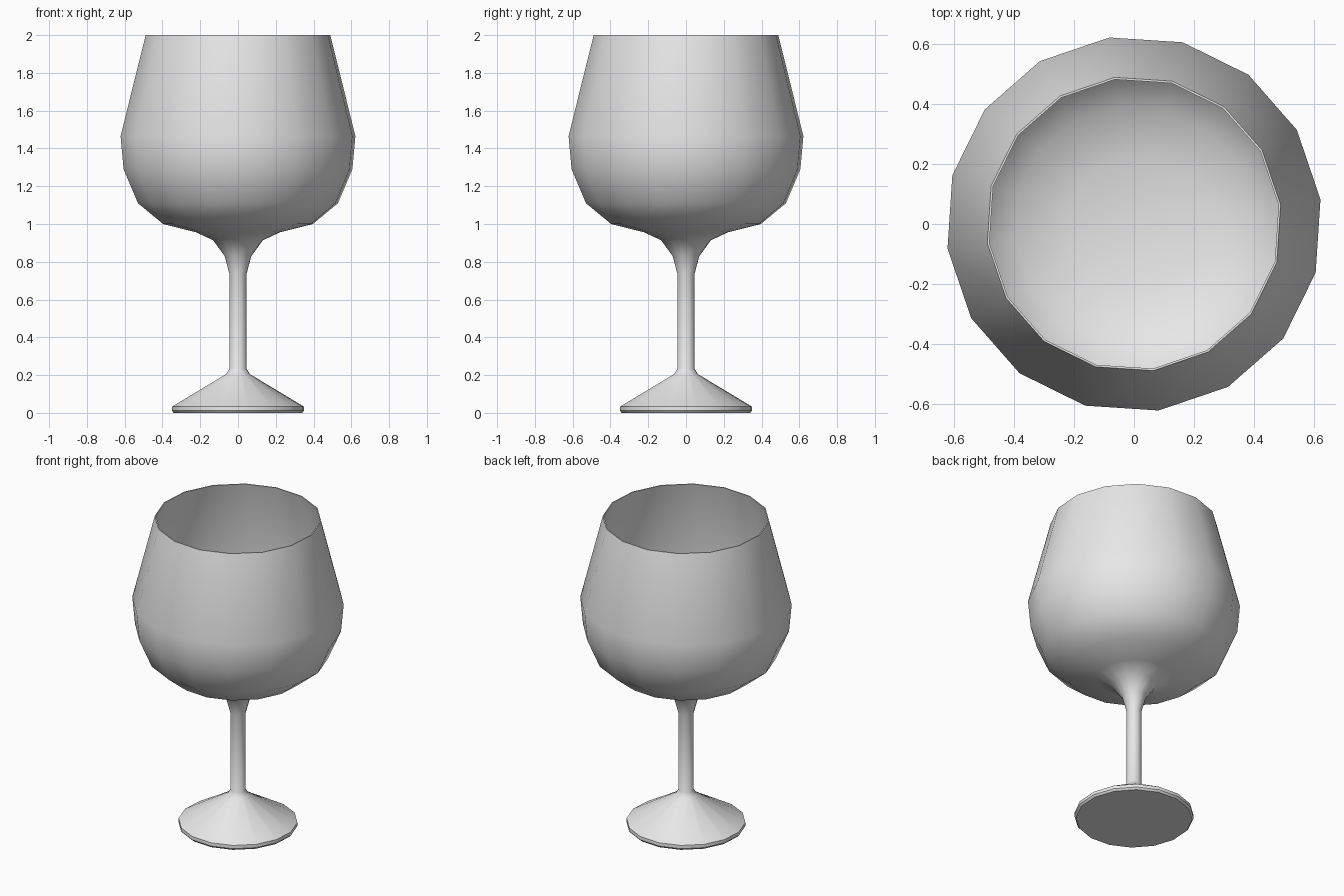
import bpy, bmesh, math
from mathutils import Matrix, Vector

if "Cube" in bpy.data.objects:
    bpy.data.objects.remove(bpy.data.objects["Cube"])

SIDES = 16
TURN = math.radians(7.5)
WALL = 0.007

glass = bpy.data.materials.new("pale_grey_glass")
glass.use_nodes = True
colour = (0.8, 0.8, 0.8, 1)
glass.diffuse_color = colour
glass.node_tree.nodes["Principled BSDF"].inputs["Base Color"].default_value = colour

# Profile points are (radius, height), from the foot upwards
foot_and_stem = [(0, 0), (0.343, 0), (0.353, 0.012), (0.352, 0.033),
                 (0.064, 0.205), (0.045, 0.235), (0.045, 0.733), (0.071, 0.83),
                 (0.133, 0.914)]
bowl = [(0.224, 0.956), (0.4, 1.0), (0.534, 1.11), (0.611, 1.29),
        (0.627, 1.465), (0.493, 2.0)]


def inner_wall(points):
    """Offset the bowl profile inwards, from the rim down to the centre."""
    inner = []
    for i, p in enumerate(points):
        a = Vector(points[max(i - 1, 0)])
        b = Vector(points[min(i + 1, len(points) - 1)])
        along = (b - a).normalized()
        inner.append((p[0] - along.y * WALL, p[1] + along.x * WALL))
    inner[-1] = (points[-1][0] - WALL, points[-1][1])
    return inner[::-1] + [(0, inner[0][1] - 0.02)]


def lathe(name, profile, material):
    """Revolve a profile around the z axis into a faceted, smooth-shaded solid."""
    bm = bmesh.new()
    verts = [bm.verts.new((r, 0, z)) for r, z in profile]
    edges = [bm.edges.new(pair) for pair in zip(verts, verts[1:])]
    bmesh.ops.spin(bm, geom=verts + edges, cent=(0, 0, 0), axis=(0, 0, 1),
                   angle=math.tau, steps=SIDES, use_duplicate=False)
    bmesh.ops.remove_doubles(bm, verts=bm.verts, dist=0.0005)
    bmesh.ops.recalc_face_normals(bm, faces=bm.faces)
    bm.transform(Matrix.Rotation(TURN, 4, "Z"))
    mesh = bpy.data.meshes.new(name)
    bm.to_mesh(mesh)
    bm.free()
    mesh.materials.append(material)
    obj = bpy.data.objects.new(name, mesh)
    bpy.context.collection.objects.link(obj)
    bpy.ops.object.select_all(action="DESELECT")
    obj.select_set(True)
    bpy.context.view_layer.objects.active = obj
    bpy.ops.object.shade_smooth_by_angle(angle=math.radians(40))
    return obj


# Foot, stem and hollow bowl are one continuous turned piece
lathe("stemmed_glass", foot_and_stem + bowl + inner_wall(bowl), glass)
